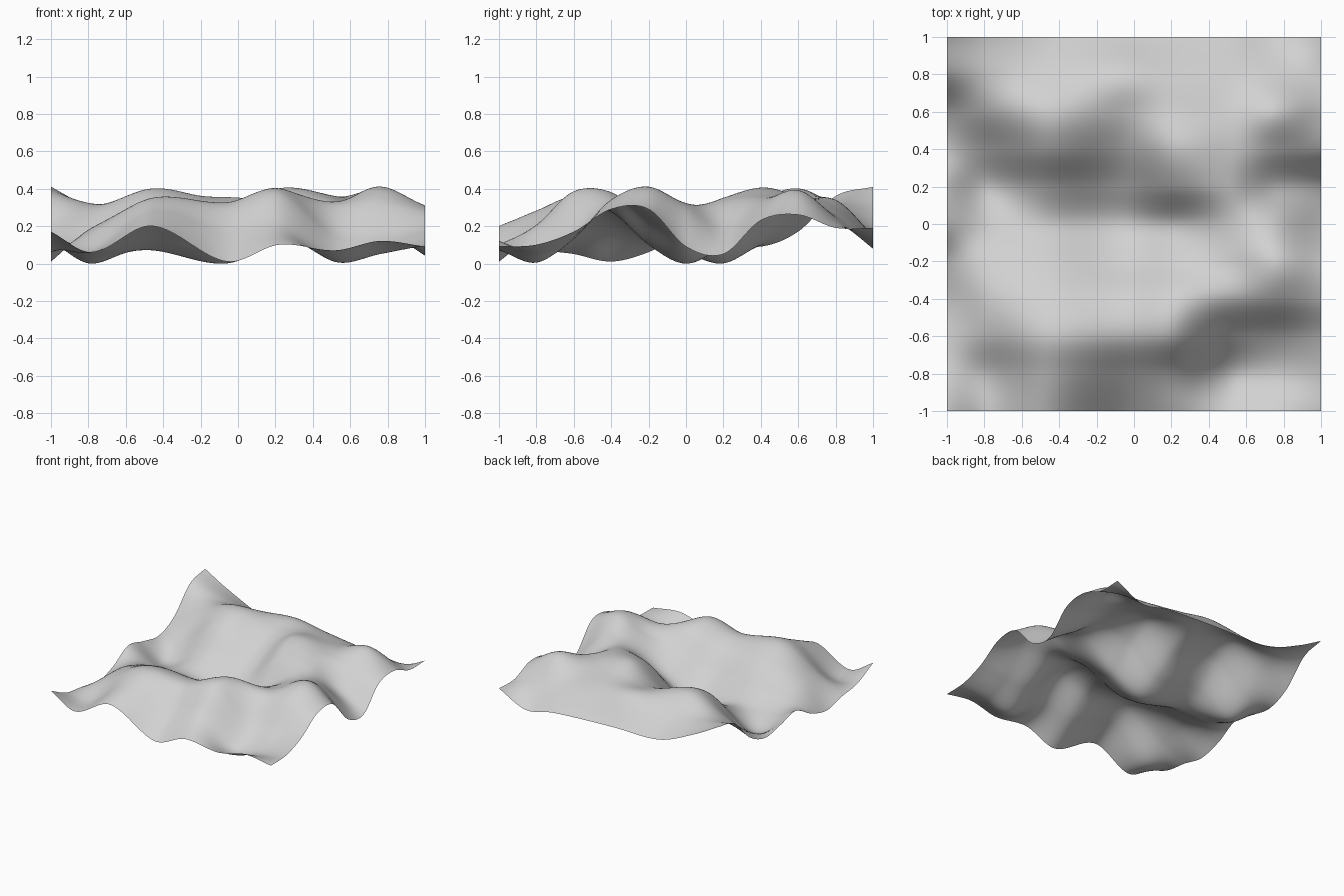
import bpy
import bmesh

cube = bpy.data.objects.get("Cube")
if cube:
    bpy.data.objects.remove(cube, do_unlink=True)

# Heights in hundredths along each strip, from front to back in even steps
STRIPS = {
    -1.0: (18, 9, 6, 2, 7, 17, 13, 10, 18, 37, 42),
    -0.78: (7, 8, 18, 20, 15, 7, 1, 13, 28, 33, 30),
    -0.46: (21, 29, 36, 30, 18, 8, 16, 34, 41, 31, 17),
    -0.06: (2, 18, 33, 29, 11, 1, 11, 25, 34, 35, 16),
    0.22: (11, 21, 39, 39, 23, 14, 32, 41, 37, 31, 15),
    0.52: (8, 2, 16, 33, 32, 31, 35, 37, 35, 27, 13),
    0.76: (13, 6, 15, 35, 42, 31, 20, 32, 40, 25, 9),
    1.0: (10, 11, 18, 30, 30, 10, 6, 24, 27, 20, 20),
}
CELLS = 100


def spline(knots, values, t):
    """Smooth curve through the values at the knots."""
    last = len(knots) - 1
    i = 0
    while i < last - 1 and t > knots[i + 1]:
        i += 1

    def slope(k):
        a, b = max(k - 1, 0), min(k + 1, last)
        return (values[b] - values[a]) / (knots[b] - knots[a])

    width = knots[i + 1] - knots[i]
    u = (t - knots[i]) / width
    ease = u * u * (3 - 2 * u)
    start = u * (1 - u) ** 2 * width * slope(i)
    end = u * u * (1 - u) * width * slope(i + 1)
    return values[i] + (values[i + 1] - values[i]) * ease + start - end


strip_x = list(STRIPS)
row_y = [k / 5 - 1 for k in range(len(STRIPS[strip_x[0]]))]


def height(x, y):
    across = [spline(row_y, STRIPS[sx], y) for sx in strip_x]
    return spline(strip_x, across, x) / 100


# Rolling sheet: a fine flat grid lifted to the height of the waves
bm = bmesh.new()
bmesh.ops.create_grid(bm, x_segments=CELLS, y_segments=CELLS, size=1)
for v in bm.verts:
    v.co.z = height(v.co.x, v.co.y)

# Rest the lowest point on the ground
lowest = min(v.co.z for v in bm.verts)
bmesh.ops.translate(bm, verts=bm.verts, vec=(0, 0, -lowest))
for f in bm.faces:
    f.smooth = True

mesh = bpy.data.meshes.new("wavy_sheet")
bm.to_mesh(mesh)
bm.free()
sheet = bpy.data.objects.new("wavy_sheet", mesh)
bpy.context.collection.objects.link(sheet)

# Plain light grey
grey = bpy.data.materials.new("light_grey")
grey.use_nodes = True
colour = (0.64, 0.64, 0.64, 1)
grey.diffuse_color = colour
grey.node_tree.nodes["Principled BSDF"].inputs["Base Color"].default_value = colour
mesh.materials.append(grey)
